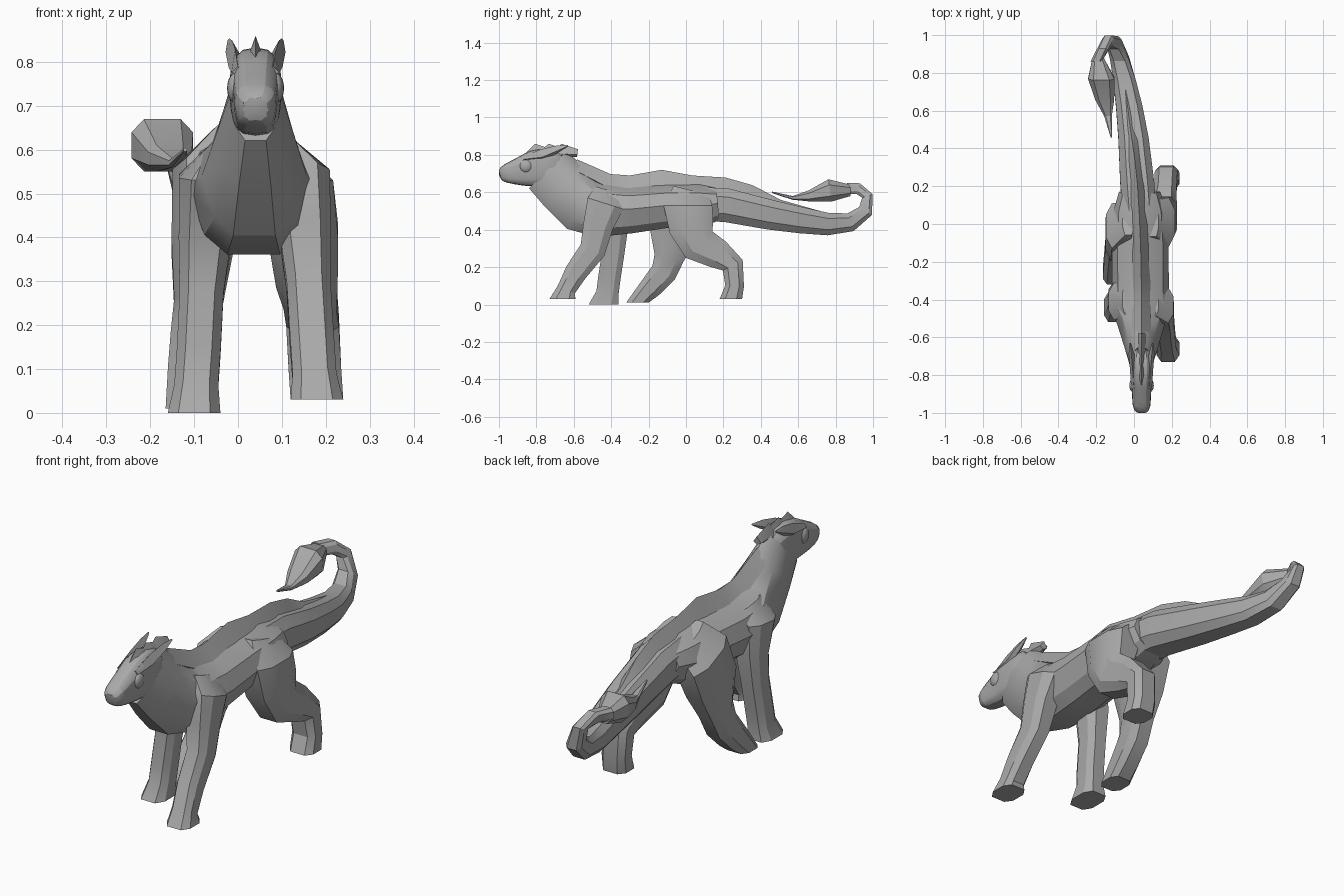
import bpy
import bmesh
import math
from mathutils import Vector

cube = bpy.data.objects.get("Cube")
if cube:
    bpy.data.objects.remove(cube, do_unlink=True)

grey = bpy.data.materials.new("plain grey")
grey.use_nodes = True
colour = (0.4, 0.4, 0.4, 1)
grey.diffuse_color = colour
grey.node_tree.nodes["Principled BSDF"].inputs["Base Color"].default_value = colour

# Right halves of the cross-sections: (across, along the depth), both from -1 to 1
TORSO = [(0, 1), (.3, .9), (.8, .55), (1, 0), (.75, -.7), (.4, -1)]
LIMB = [(.6, 1), (1, .5), (1, -.5), (.6, -1)]
HEAD = [(.6, 1), (1, .6), (1, -.1), (.9, -.6), (.7, -1)]
BLADE = [(0, 1), (1, -.4), (0, -1)]


def finish(obj, angle=28):
    obj.data.materials.append(grey)
    bpy.ops.object.select_all(action="DESELECT")
    obj.select_set(True)
    bpy.context.view_layer.objects.active = obj
    bpy.ops.object.shade_smooth_by_angle(angle=math.radians(angle))
    return obj


def sweep(name, half, path, start_x, end_x, width=None, bend=1, flat_end=False):
    """Skin a section along a path of (y, z, half depth, optional half width).

    Each ring stands square to the path, and x drifts from start_x to end_x.
    """
    profile = half + [(-u, v) for u, v in reversed(half) if u > 0]
    count = len(profile)
    last = len(path) - 1
    bm = bmesh.new()
    rings = []
    for i, (y, z, depth, *own_width) in enumerate(path):
        before = path[max(i - 1, 0)]
        after = path[min(i + 1, last)]
        up = Vector((0, before[1] - after[1], after[0] - before[0])).normalized()
        if flat_end and i == last:
            up = Vector((0, 1, 0))
        across = own_width[0] if own_width else width or depth
        x = start_x + (end_x - start_x) * (i / last) ** bend
        centre = Vector((x, y, z))
        rings.append([bm.verts.new(centre + up * v * depth + Vector((u * across, 0, 0)))
                      for u, v in profile])
    for first, second in zip(rings, rings[1:]):
        for i in range(count):
            j = (i + 1) % count
            bm.faces.new((first[i], first[j], second[j], second[i]))
    bm.faces.new(rings[0])
    bm.faces.new(rings[-1])
    bmesh.ops.recalc_face_normals(bm, faces=bm.faces)
    mesh = bpy.data.meshes.new(name)
    bm.to_mesh(mesh)
    bm.free()
    obj = bpy.data.objects.new(name, mesh)
    bpy.context.collection.objects.link(obj)
    return finish(obj)


def leg(name, path, hip_x, foot_x, width):
    """A leg from a joint buried in the torso, quickly outwards, to a level sole."""
    sweep(name, LIMB, path, hip_x, foot_x, width=width, bend=.4, flat_end=True)


# Neck and torso
sweep("body", TORSO, [
    (-.74, .72, .14, .06),
    (-.65, .63, .15, .09),
    (-.55, .54, .16, .12),
    (-.46, .51, .15, .15),
    (-.3, .51, .13, .15),
    (-.1, .53, .12, .15),
    (.07, .53, .12, .14),
    (.17, .54, .09, .11),
], start_x=.04, end_x=.03)

# Tail that sweeps back and curls forward
sweep("tail", LIMB, [
    (.05, .54, .09),
    (.22, .53, .09),
    (.45, .48, .08),
    (.62, .45, .07),
    (.76, .43, .06),
    (.88, .44, .05),
    (.96, .5, .04),
    (.97, .58, .03),
    (.92, .62, .03),
    (.86, .62, .03),
], start_x=.03, end_x=-.2, bend=1.3)

# Faceted tail end with a thin point
sweep("tail_tip", LIMB, [
    (.88, .61, .03),
    (.77, .61, .06, .07),
    (.66, .58, .03, .05),
    (.57, .57, .01, .02),
    (.46, .6, .004),
], start_x=-.19, end_x=-.12)

# Ridge along the back
sweep("back_ridge", BLADE, [
    (-.6, .74, .04),
    (-.42, .65, .05),
    (-.3, .64, .05),
    (-.13, .65, .07),
    (.03, .64, .05),
    (.2, .62, .06),
    (.34, .58, .06),
    (.5, .53, .03),
    (.75, .47, .02),
], start_x=.04, end_x=-.05, width=.05, bend=3)

# Head with a soft muzzle
head = sweep("head", HEAD, [
    (-1, .69, .03),
    (-.97, .7, .05),
    (-.88, .71, .08, .05),
    (-.82, .73, .1, .06),
    (-.75, .73, .11, .06),
    (-.65, .72, .1, .06),
], start_x=.04, end_x=.04)
soften = head.modifiers.new("soft muzzle", "SUBSURF")
soften.levels = soften.render_levels = 1

# Crest plates on the head
for i in range(3):
    y = -.8 + i * .07
    sweep(f"crest_plate_{i + 1}", BLADE, [
        (y - .05, .79, .02),
        (y, .82, .04),
        (y + .08, .81, .02),
    ], start_x=.04, end_x=.04, width=.02)

# Eyes and swept-back ears
for side, label in ((1, "left"), (-1, "right")):
    bpy.ops.mesh.primitive_uv_sphere_add(
        segments=16, ring_count=10, location=(.04 + side * .045, -.855, .74))
    eye = bpy.context.object
    eye.name = label + "_eye"
    eye.scale = (.02, .035, .035)
    finish(eye, 60)
    sweep(label + "_ear", BLADE, [
        (-.87, .78, .01),
        (-.77, .8, .03),
        (-.69, .83, .02),
        (-.63, .85, .004, .004),
    ], start_x=.04 + side * .04, end_x=.04 + side * .06, width=.015)

# Left front leg reaching forward
leg("left_front_leg", [
    (-.41, .61, .08, .03),
    (-.43, .54, .1, .07),
    (-.47, .42, .08, .06),
    (-.5, .29, .07),
    (-.59, .17, .06),
    (-.64, .08, .05),
    (-.66, .03, .07, .06),
], hip_x=.1, foot_x=.18, width=.05)

# Right front leg standing straight
leg("right_front_leg", [
    (-.4, .61, .08, .03),
    (-.41, .54, .1, .07),
    (-.38, .4, .07, .06),
    (-.39, .27, .06),
    (-.41, .14, .06),
    (-.42, .06, .06),
    (-.44, 0, .08, .06),
], hip_x=-.03, foot_x=-.1, width=.05)

# Left hind leg stretched back
leg("left_hind_leg", [
    (.03, .61, .1, .03),
    (.01, .53, .13, .08),
    (.03, .41, .12, .08),
    (.07, .32, .1, .07),
    (.17, .27, .08),
    (.25, .21, .06),
    (.26, .1, .05),
    (.24, .03, .06),
], hip_x=.1, foot_x=.18, width=.06)

# Right hind leg stepping forward
leg("right_hind_leg", [
    (.03, .61, .1, .03),
    (-.01, .53, .13, .08),
    (-.07, .38, .13, .07),
    (-.09, .25, .08),
    (-.12, .17, .07),
    (-.19, .09, .06),
    (-.26, .01, .06),
], hip_x=-.03, foot_x=-.11, width=.055)
